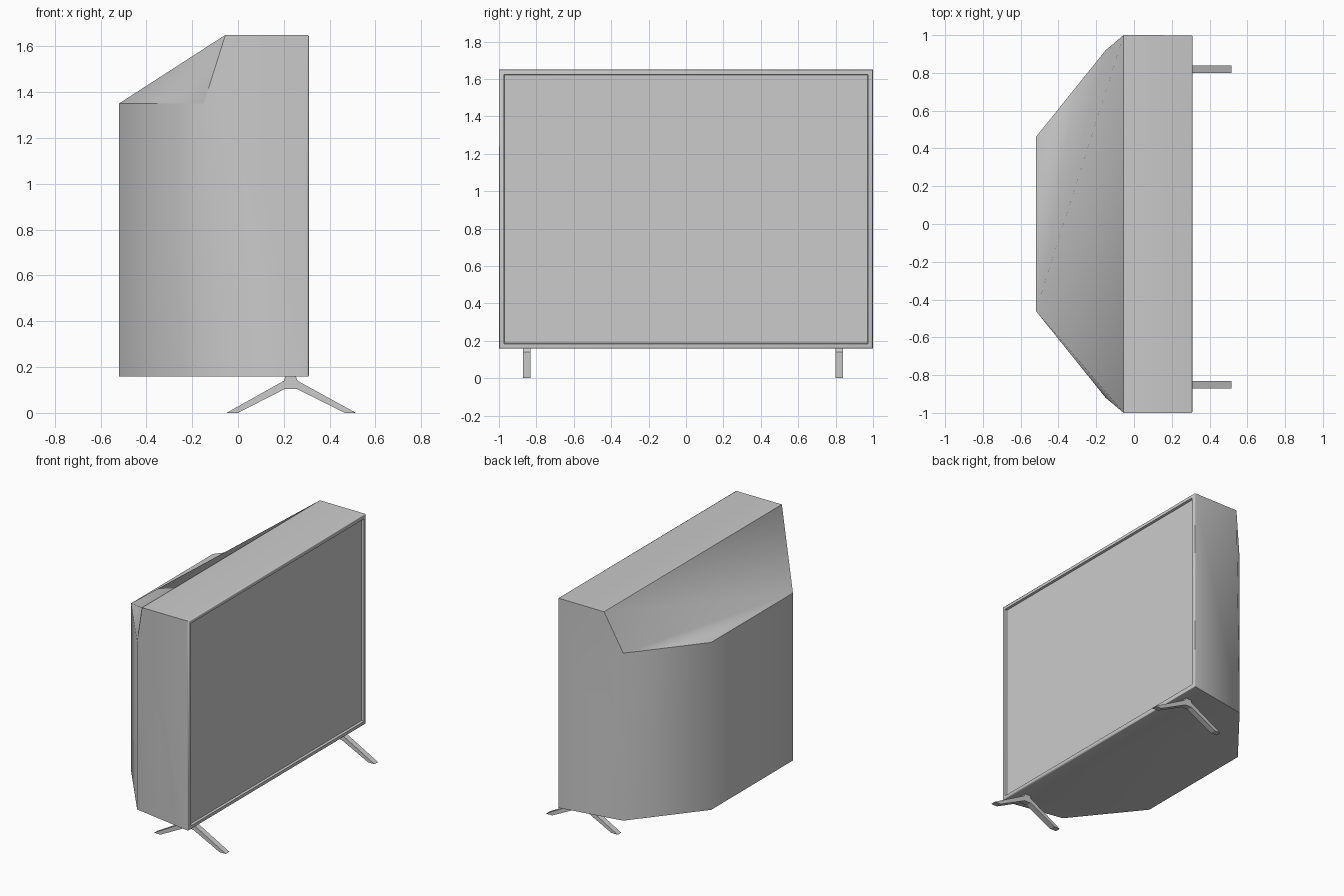
import bpy, bmesh, math

if "Cube" in bpy.data.objects:
    bpy.data.objects.remove(bpy.data.objects["Cube"])


def finish(bm, name):
    mesh = bpy.data.meshes.new(name)
    bm.to_mesh(mesh)
    bm.free()
    obj = bpy.data.objects.new(name, mesh)
    bpy.context.collection.objects.link(obj)
    return obj


# Cabinet: vertical walls, flat top, sloping back cap
bm = bmesh.new()
Z0, Z1, Z2 = 0.158, 1.35, 1.65
outline = [(0.31, -1), (0.31, 1), (-0.15, 0.92), (-0.52, 0.46), (-0.52, -0.46), (-0.15, -0.92)]
low = [bm.verts.new((x, y, Z0)) for x, y in outline]
front_l, front_r = [bm.verts.new((x, y, Z2)) for x, y in outline[:2]]
C, D, E, F = [bm.verts.new((x, y, Z1)) for x, y in outline[2:]]
A = bm.verts.new((-0.055, -1, Z2))
B = bm.verts.new((-0.055, 1, Z2))
faces = [
    low[::-1],
    [low[0], low[1], front_r, front_l],
    [low[1], low[2], C, B, front_r],
    [low[2], low[3], D, C],
    [low[3], low[4], E, D],
    [low[4], low[5], F, E],
    [low[5], low[0], front_l, A, F],
    [front_l, front_r, B, A],
    [E, F, A], [E, A, B], [E, B, C], [E, C, D],
]
for f in faces:
    bm.faces.new(f)
bmesh.ops.recalc_face_normals(bm, faces=bm.faces[:])

# Softened front rim and recessed screen
rim = [e for e in bm.edges if all(v.co.x > 0.3 for v in e.verts)]
bmesh.ops.bevel(bm, geom=rim, offset=0.008, segments=2, profile=0.5, affect='EDGES')
bm.normal_update()
screen = max((f for f in bm.faces if f.normal.x > 0.99), key=lambda f: f.calc_area())
bmesh.ops.inset_region(bm, faces=[screen], thickness=0.018, use_even_offset=True)
bmesh.ops.inset_region(bm, faces=[screen], thickness=0.004, depth=-0.015, use_even_offset=True)
bm.normal_update()


# Smooth walls and back cap, with a crisp border between them
def is_cap(f):
    return all(v.co.x < -0.05 and v.co.z > Z1 - 0.001 for v in f.verts)


for f in bm.faces:
    f.smooth = True
for e in bm.edges:
    caps = [is_cap(f) for f in e.link_faces]
    if any(caps):
        e.smooth = all(caps)
    else:
        e.smooth = e.calc_face_angle(0) < math.radians(55)
finish(bm, "television_cabinet")

# Splayed feet: one profile extruded across y
profile = [(-0.05, 0), (0.0, 0), (0.205, 0.105), (0.255, 0.105), (0.465, 0), (0.515, 0),
           (0.26, 0.14), (0.252, 0.16), (0.208, 0.16), (0.20, 0.14)]
for name, y in (("left_foot", -0.852), ("right_foot", 0.82)):
    bm = bmesh.new()
    face = bm.faces.new([bm.verts.new((x, y - 0.02, z)) for x, z in profile])
    ext = bmesh.ops.extrude_face_region(bm, geom=[face])
    verts = [g for g in ext["geom"] if isinstance(g, bmesh.types.BMVert)]
    bmesh.ops.translate(bm, verts=verts, vec=(0, 0.04, 0))
    bmesh.ops.recalc_face_normals(bm, faces=bm.faces[:])
    finish(bm, name)
